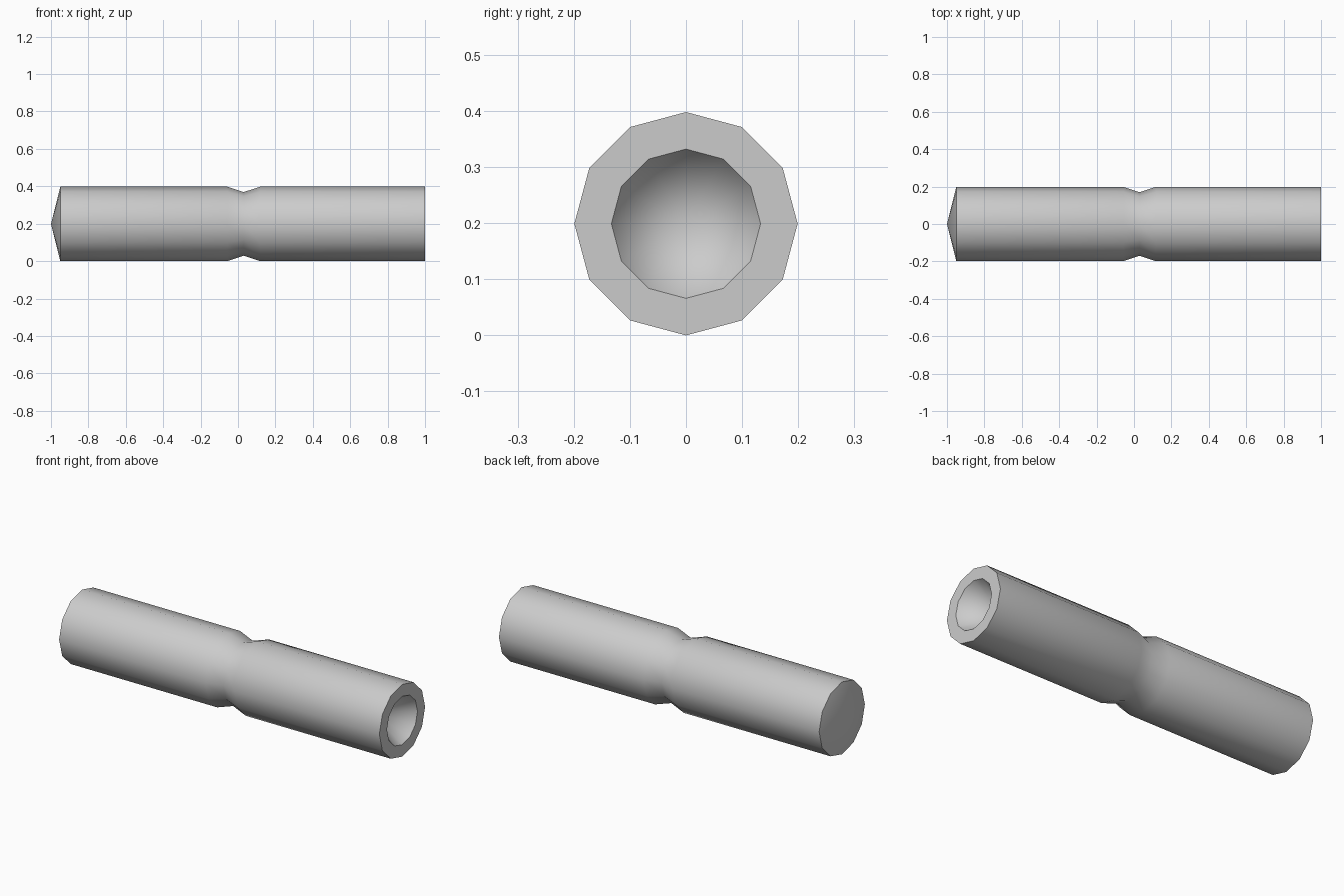
import bpy, bmesh, math

if "Cube" in bpy.data.objects:
    bpy.data.objects.remove(bpy.data.objects["Cube"])

SIDES = 12
AXIS_Z = 0.199


def lathe_x(name, profile):
    """Revolve (x, radius) points around the x axis; radius 0 makes a tip."""
    bm = bmesh.new()
    rings = []
    for x, r in profile:
        count = SIDES if r > 0 else 1
        rings.append([bm.verts.new((x,
                                    r * math.cos(2 * math.pi * i / SIDES),
                                    AXIS_Z + r * math.sin(2 * math.pi * i / SIDES)))
                      for i in range(count)])
    for a, b in zip(rings, rings[1:]):
        for i in range(SIDES):
            j = (i + 1) % SIDES
            corners = [a[i % len(a)], a[j % len(a)], b[j % len(b)], b[i % len(b)]]
            bm.faces.new(list(dict.fromkeys(corners)))
    bmesh.ops.recalc_face_normals(bm, faces=bm.faces)
    mesh = bpy.data.meshes.new(name)
    bm.to_mesh(mesh)
    bm.free()
    obj = bpy.data.objects.new(name, mesh)
    bpy.context.collection.objects.link(obj)
    bpy.context.view_layer.objects.active = obj
    obj.select_set(True)
    bpy.ops.object.shade_smooth_by_angle(angle=math.radians(40))
    obj.select_set(False)
    return obj


# Shaft: pointed cap, waist groove, flat rim and hollow conical socket
lathe_x("grooved_shaft", [
    (-1.0, 0.0),
    (-0.95, 0.199),
    (-0.057, 0.199),
    (0.03, 0.17),
    (0.118, 0.199),
    (1.0, 0.199),
    (1.0, 0.133),
    (0.8, 0.0),
])
